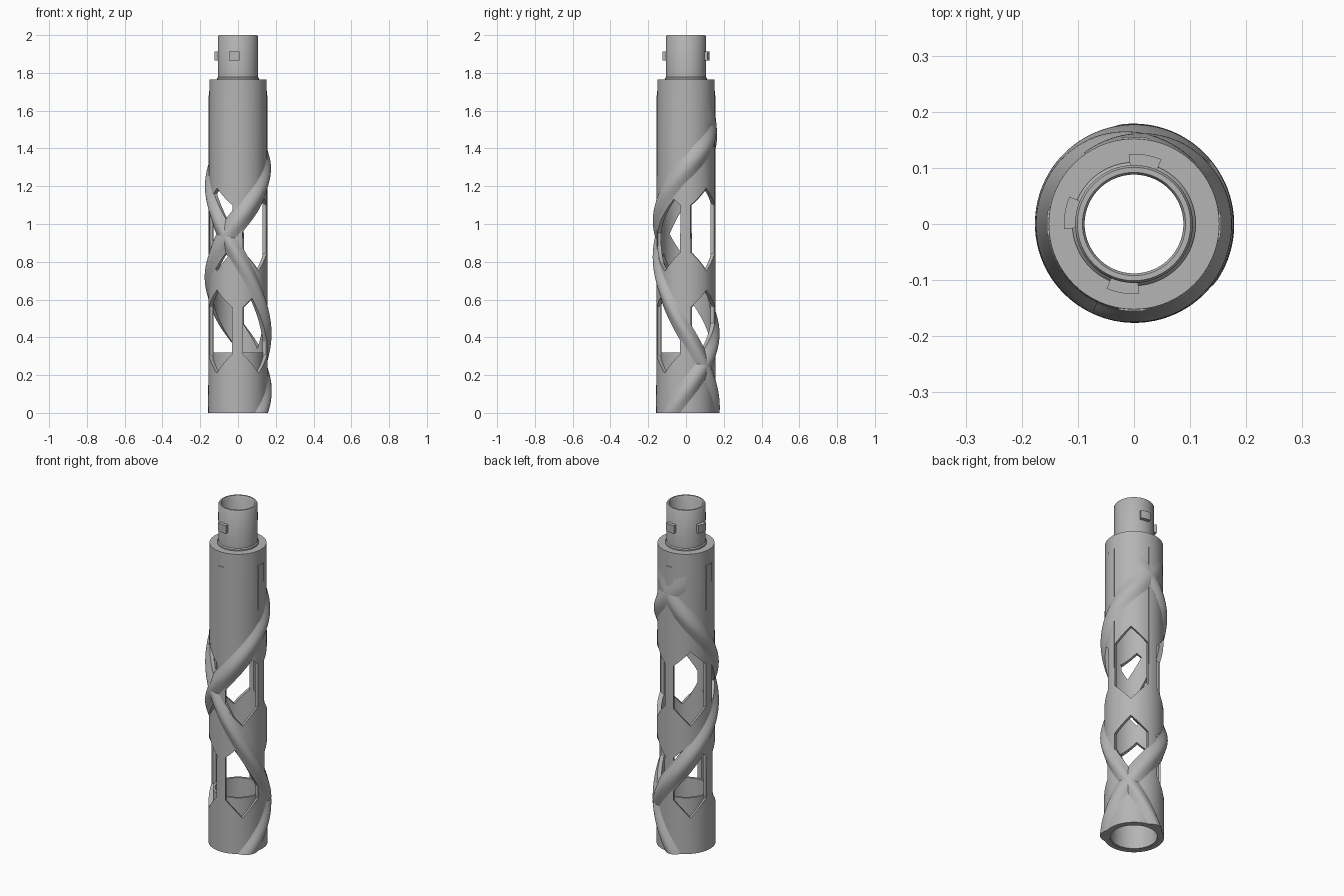
import bpy, bmesh, math
from mathutils import Matrix, Vector

cube = bpy.data.objects.get("Cube")
if cube:
    bpy.data.objects.remove(cube, do_unlink=True)

grey = bpy.data.materials.new("plain grey")
COLOR = (0.46, 0.46, 0.46, 1)
grey.diffuse_color = COLOR
grey.use_nodes = True
grey.node_tree.nodes["Principled BSDF"].inputs["Base Color"].default_value = COLOR

BODY_TOP = 1.765
INNER = 0.132


def body_radius(z):
    return 0.158 - 0.006 * z / BODY_TOP


def finish(name, bm):
    bmesh.ops.recalc_face_normals(bm, faces=bm.faces[:])
    mesh = bpy.data.meshes.new(name)
    bm.to_mesh(mesh)
    bm.free()
    mesh.materials.append(grey)
    obj = bpy.data.objects.new(name, mesh)
    bpy.context.collection.objects.link(obj)
    return obj


def smooth(obj):
    bpy.ops.object.select_all(action='DESELECT')
    obj.select_set(True)
    bpy.context.view_layer.objects.active = obj
    bpy.ops.object.shade_smooth_by_angle(angle=math.radians(35))


def sweep(name, rings, closed):
    """Join matching closed cross-sections into one solid."""
    bm = bmesh.new()
    rows = [[bm.verts.new(p) for p in ring] for ring in rings]
    count = len(rows[0])
    pairs = list(zip(rows, rows[1:]))
    if closed:
        pairs.append((rows[-1], rows[0]))
    else:
        bm.faces.new(rows[0])
        bm.faces.new(rows[-1])
    for a, b in pairs:
        for i in range(count):
            j = (i + 1) % count
            bm.faces.new((a[i], a[j], b[j], b[i]))
    return bm


def polar(r, angle, z):
    return Vector((r * math.cos(angle), r * math.sin(angle), z))


def lathe(name, profile, start=0, span=360, steps=96):
    """Turn a closed (radius, height) profile, fully or through an arc."""
    full = span == 360
    rings = []
    for i in range(steps if full else steps + 1):
        angle = math.radians(start + span * i / steps)
        rings.append([polar(r, angle, z) for r, z in profile])
    obj = finish(name, sweep(name, rings, full))
    return obj


def box_profile(r0, r1, z0, z1):
    return [(r0, z0), (r1, z0), (r1, z1), (r0, z1)]


# Outer tube with a closed shoulder on top
shell = lathe("outer_tube", [
    (INNER, 0), (body_radius(0), 0), (body_radius(BODY_TOP), BODY_TOP),
    (0.095, BODY_TOP), (0.095, 1.73), (INNER, 1.73)])

# Pointed windows between the four pillars, in two tiers
bm = bmesh.new()
HALF = 0.088
for z_low in (0.21, 0.75):
    outline = [(0, 0), (HALF, 0.1), (HALF, 0.35), (0, 0.44), (-HALF, 0.35), (-HALF, 0.1)]
    for k in range(4):
        turn = Matrix.Rotation(math.radians(44 + 90 * k), 4, 'Z')
        ends = [[bm.verts.new(turn @ Vector((r, t, z_low + z))) for t, z in outline]
                for r in (0.092, 0.25)]
        for end in ends:
            bm.faces.new(end)
        for i in range(6):
            j = (i + 1) % 6
            bm.faces.new((ends[0][i], ends[0][j], ends[1][j], ends[1][i]))
cutter = finish("window_cutter", bm)
cutter.hide_render = True
cut = shell.modifiers.new("windows", 'BOOLEAN')
cut.operation = 'DIFFERENCE'
cut.solver = 'EXACT'
cut.object = cutter
bpy.ops.object.select_all(action='DESELECT')
bpy.context.view_layer.objects.active = shell
shell.select_set(True)
bpy.ops.object.modifier_apply(modifier=cut.name)
bpy.data.objects.remove(cutter, do_unlink=True)
smooth(shell)

# Upright pillars, standing just proud of the tube
for k, side in enumerate(("left", "back", "right", "front")):
    smooth(lathe(side + "_pillar", box_profile(INNER + 0.001, 0.1555, 0.2, 1.68),
                 90 * k - 10, 18, 6))

# Socket sleeve inside the foot
smooth(lathe("socket_sleeve", box_profile(0.122, INNER + 0.003, 0.002, 0.32)))

# Neck with a small root collar
smooth(lathe("neck", [
    (0.088, 1.73), (0.11, 1.73), (0.11, 1.772), (0.105, 1.778),
    (0.105, 1.994), (0.101, 2.0), (0.092, 2.0), (0.088, 1.994)]))

# Bayonet lugs
for k, side in enumerate(("back", "right", "front")):
    smooth(lathe(side + "_lug", box_profile(0.1, 0.125, 1.865, 1.912),
                 67 + 90 * k, 27, 8))


# Twisted ribs: height along each helix is read between (degrees, height) keys
def height_at(keys, deg):
    for (d0, z0), (d1, z1) in zip(keys, keys[1:]):
        if deg <= d1:
            break
    return z0 + (z1 - z0) * (deg - d0) / (d1 - d0)


def rib(name, keys):
    half, points = 0.09, 16
    first, last = keys[0][0], keys[-1][0]
    steps = (last - first) // 3
    rings = []
    for i in range(steps + 1):
        deg = first + (last - first) * i / steps
        angle = math.radians(deg)
        # soften the small changes of pitch
        mid = sum(height_at(keys, min(max(deg + d, first), last))
                  for d in range(-30, 31, 10)) / 7
        ring = []
        for p in range(points + 1):
            s = 2 * p / points - 1
            z = mid + half * s
            fade = min(max((1.73 - z) / 0.42, 0), 1)
            fade = fade * fade * (3 - 2 * fade)
            bump = math.cos(s * math.pi / 2) ** 1.3
            ring.append(polar(body_radius(z) - 0.003 + 0.024 * bump * fade, angle, z))
        ring.append(polar(INNER, angle, mid + half))
        ring.append(polar(INNER, angle, mid - half))
        rings.append(ring)
    bm = sweep(name, rings, False)
    # trim flush with the foot
    bmesh.ops.bisect_plane(bm, geom=bm.verts[:] + bm.edges[:] + bm.faces[:],
                           plane_co=(0, 0, 0), plane_no=(0, 0, -1), clear_outer=True)
    bmesh.ops.holes_fill(bm, edges=[e for e in bm.edges if e.is_boundary], sides=0)
    smooth(finish(name, bm))


rib("falling_rib", [(45, 1.64), (90, 1.5), (180, 1.21), (270, 0.83),
                    (360, 0.42), (450, 0.03), (510, -0.22)])
rib("rising_rib", [(-90, -0.2), (0, 0.12), (180, 0.72), (270, 1.02),
                   (360, 1.3), (450, 1.53), (485, 1.64)])
